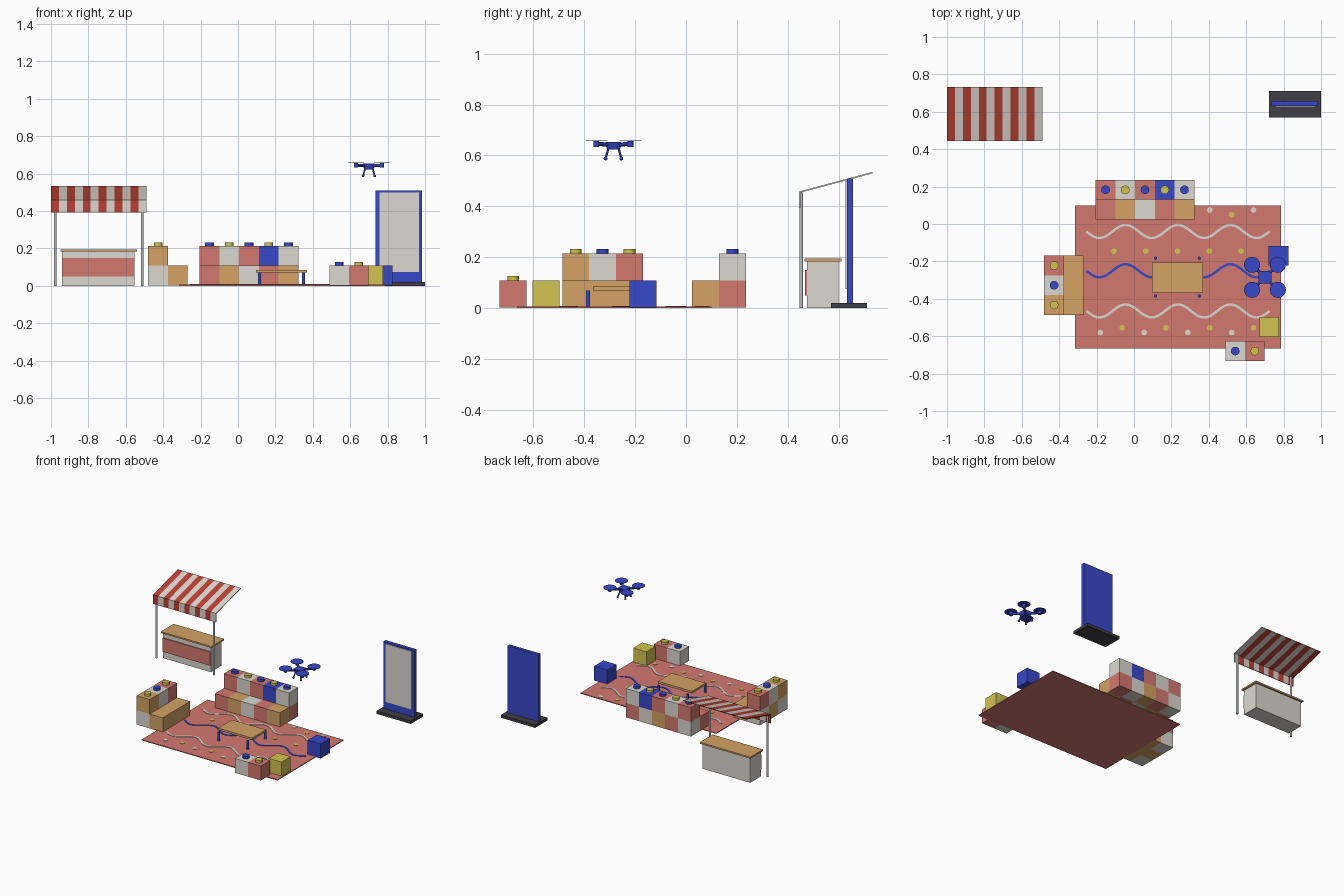
import bpy, bmesh, math
from mathutils import Vector

if "Cube" in bpy.data.objects:
    bpy.data.objects.remove(bpy.data.objects["Cube"])

def mat(name, r, g, b):
    m = bpy.data.materials.new(name)
    m.diffuse_color = (r, g, b, 1)
    m.use_nodes = True
    m.node_tree.nodes["Principled BSDF"].inputs["Base Color"].default_value = m.diffuse_color
    return m

M = {
    'R': mat('coral', .65, .19, .16), 'O': mat('wood', .66, .36, .13),
    'Y': mat('yellow', .65, .55, .08), 'B': mat('blue', .04, .065, .6),
    'G': mat('cream', .72, .69, .63), 'S': mat('stripe_red', .5, .05, .035),
    'D': mat('dark', .05, .05, .06), 'P': mat('pole', .5, .5, .5),
}

def finish(bm, name, col, smooth=False):
    bmesh.ops.recalc_face_normals(bm, faces=bm.faces)
    me = bpy.data.meshes.new(name)
    bm.to_mesh(me)
    bm.free()
    me.materials.append(M[col])
    ob = bpy.data.objects.new(name, me)
    bpy.context.collection.objects.link(ob)
    if smooth:
        bpy.ops.object.select_all(action='DESELECT')
        ob.select_set(True)
        bpy.context.view_layer.objects.active = ob
        bpy.ops.object.shade_smooth_by_angle()
    return ob

def box(name, col, x0, x1, y0, y1, z0, z1):
    bm = bmesh.new()
    bmesh.ops.create_cube(bm, size=1)
    bmesh.ops.scale(bm, vec=(x1 - x0, y1 - y0, z1 - z0), verts=bm.verts)
    bmesh.ops.translate(bm, vec=((x0 + x1) / 2, (y0 + y1) / 2, (z0 + z1) / 2), verts=bm.verts)
    return finish(bm, name, col)

def rod(name, col, a, b, r0, r1=None, seg=20):
    a, b = Vector(a), Vector(b)
    d = b - a
    bm = bmesh.new()
    bmesh.ops.create_cone(bm, cap_ends=True, segments=seg, radius1=r0,
                          radius2=r0 if r1 is None else r1, depth=d.length)
    bm.transform(d.to_track_quat('Z', 'Y').to_matrix().to_4x4())
    bmesh.ops.translate(bm, vec=(a + b) / 2, verts=bm.verts)
    return finish(bm, name, col, True)

def disc(name, col, x, y, z, r, h):
    return rod(name, col, (x, y, z), (x, y, z + h), r, seg=24)

def prism(name, col, profile, x0, x1):
    # extrude a (y, z) profile along x
    bm = bmesh.new()
    f = bm.faces.new([bm.verts.new((x0, y, z)) for y, z in profile])
    g = bmesh.ops.extrude_face_region(bm, geom=[f])
    bmesh.ops.translate(bm, vec=(x1 - x0, 0, 0),
                        verts=[v for v in g['geom'] if isinstance(v, bmesh.types.BMVert)])
    return finish(bm, name, col)

C = .1055   # block edge
Z0 = .003

def block(name, col, x, y, level=0, stud=None):
    z = Z0 + level * C
    box(name, col, x, x + C, y, y + C, z, z + C)
    if stud:
        disc(name + '_stud', stud, x + C / 2, y + C / 2, z + C, .023, .018)

# Rug
box('rug', 'R', -.315, .785, -.665, .10, 0, .006)

def wave(name, col, yc, w=.0065, n=84):
    bm = bmesh.new()
    rows = []
    k = 2 * math.pi * 3.5 / .98
    for i in range(n + 1):
        t = .98 * i / n
        p = Vector((-.255 + t, yc - .035 * math.sin(k * t), 0))
        nrm = Vector((.035 * k * math.cos(k * t), 1, 0)).normalized() * w
        rows.append([bm.verts.new(q + Vector((0, 0, z)))
                     for q, z in ((p - nrm, .005), (p + nrm, .005), (p + nrm, .009), (p - nrm, .009))])
    for a, b in zip(rows, rows[1:]):
        for j in range(4):
            bm.faces.new((a[j], a[(j + 1) % 4], b[(j + 1) % 4], b[j]))
    bm.faces.new(rows[0])
    bm.faces.new(rows[-1])
    finish(bm, name, col)

wave('rug_wave_back', 'G', -.04)
wave('rug_wave_middle', 'B', -.25)
wave('rug_wave_front', 'G', -.465)

# Rug dots
for k in range(8):
    x = -.18 + .117 * k
    disc('rug_dot_front', 'GY'[k % 2], x, -.58 + .025 * (k % 2), .005, .015, .004)
    disc('rug_dot_back', 'YG'[k % 2], x, .05 + .025 * (k % 2), .005, .015, .004)
for k in range(5):
    disc('rug_dot_middle', 'Y', -.107 + .17 * k, -.145, .005, .015, .004)

# Back sofa made of blocks
for i in range(5):
    x = -.205 + i * C
    block('back_sofa_rest', 'RGRBG'[i], x, .13, 1, 'BYBYB'[i])
    block('back_sofa_base', 'GROGR'[i], x, .13)
    block('back_sofa_seat', 'ROGRO'[i], x, .0245)

# Left sofa made of blocks
for i in range(3):
    y = -.486 + i * C
    block('left_sofa_rest', 'OGR'[i], -.48, y, 1, 'YBY'[i])
    block('left_sofa_base', 'GOG'[i], -.48, y)
    block('left_sofa_seat', 'OOO'[i], -.48 + C, y)

# Loose blocks
block('front_stool_left', 'G', .488, -.732, 0, 'B')
block('front_stool_right', 'R', .488 + C, -.732, 0, 'Y')
block('yellow_block', 'Y', .67, -.603)
block('blue_block', 'B', .72, -.222)

# Low table
box('table_top', 'O', .095, .37, -.365, -.205, .07, .085)
for x in (.115, .35):
    for y in (-.385, -.183):
        rod('table_leg', 'B', (x, y, .005), (x, y, .07), .0085)

# Market stall counter
box('stall_counter', 'G', -.94, -.553, .475, .60, 0, .184)
box('stall_counter_top', 'O', -.95, -.54, .465, .612, .184, .195)
box('stall_front_panel', 'R', -.938, -.555, .467, .476, .05, .15)
for x in (-.977, -.512):
    rod('stall_pole', 'P', (x, .453, 0), (x, .453, .455), .0075)

# Striped awning: sloped roof strip plus hanging valance
W = .51 / 12
for i in range(12):
    x, c = -1 + i * W, 'SG'[i % 2]
    prism('awning_stripe', c, [(.447, .453), (.732, .529), (.732, .535), (.447, .459)], x, x + W)
    box('awning_valance', c, x, x + W, .444, .449, .393, .459)

# Display sign
box('sign_base', 'D', .723, 1.0, .57, .712, 0, .021)
box('sign_board', 'B', .735, .985, .632, .657, .02, .51)
box('sign_panel', 'G', .757, .968, .626, .634, .075, .50)

# Drone
cx, cy = .70, -.285
bm = bmesh.new()
bmesh.ops.create_cube(bm, size=1)
for v in bm.verts:
    s = .072 if v.co.z > 0 else .05
    v.co = (cx + v.co.x * s, cy + v.co.y * s, .638 + v.co.z * .03)
bmesh.ops.bevel(bm, geom=bm.edges[:], offset=.005, segments=2, affect='EDGES')
finish(bm, 'drone_body', 'B', True)
for sx in (-1, 1):
    for sy in (-1, 1):
        x, y = cx + sx * .069, cy + sy * .067
        rod('drone_arm', 'B', (cx + sx * .02, cy + sy * .02, .643), (x, y, .645), .008, seg=12)
        disc('drone_motor', 'B', x, y, .633, .011, .024)
        disc('drone_rotor', 'B', x, y, .658, .043, .003)
        foot = (cx + sx * .031, cy + sy * .031, .588)
        rod('drone_leg', 'B', (cx + sx * .02, cy + sy * .02, .628), foot, .0045, seg=12)
        bm = bmesh.new()
        bmesh.ops.create_uvsphere(bm, u_segments=12, v_segments=8, radius=.0075)
        bmesh.ops.translate(bm, vec=foot, verts=bm.verts)
        finish(bm, 'drone_foot', 'B', True)
